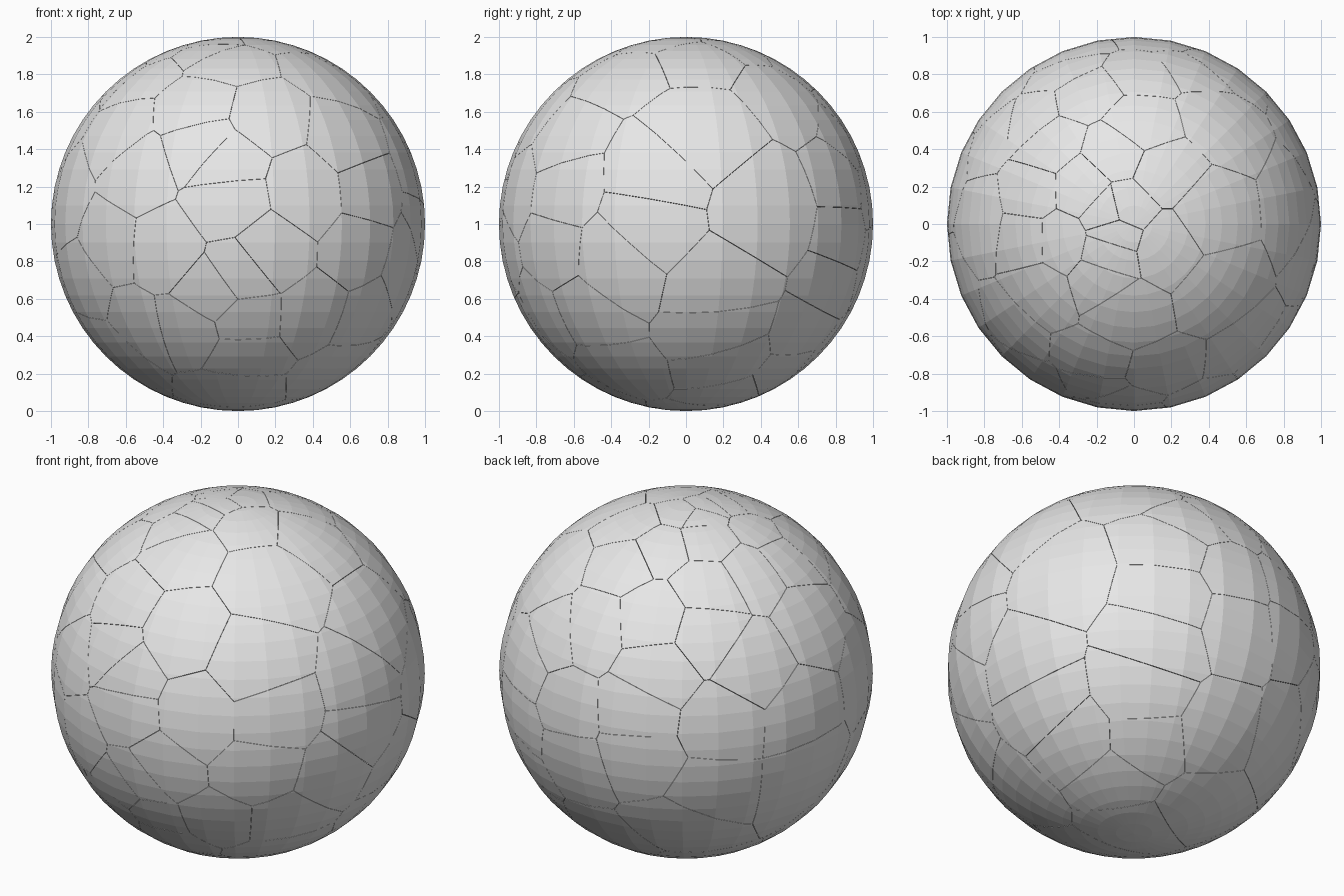
import bpy, bmesh, math
from mathutils import Vector

if "Cube" in bpy.data.objects:
    bpy.data.objects.remove(bpy.data.objects["Cube"])

# One plain grey for every shard
grey = bpy.data.materials.new("stone_grey")
grey.diffuse_color = (0.8, 0.8, 0.8, 1)
grey.use_nodes = True
grey.node_tree.nodes["Principled BSDF"].inputs["Base Color"].default_value = grey.diffuse_color

CENTRE = Vector((0, 0, 1))
GAP = 0.0008
seeds = []


def add_seeds(points, right, up, merge=0.22):
    """Put shard seeds on the unit sphere from (across, up) positions in a view."""
    right, up = Vector(right).normalized(), Vector(up).normalized()
    toward = right.cross(up)
    earlier = list(seeds)
    for u, v in points:
        w = math.sqrt(max(0.0, 1 - u * u - v * v))
        p = (right * u + up * v + toward * w).normalized()
        if all((p - q).length > merge for q in earlier):
            seeds.append(p)


# Shard centres seen from the front
front = [(-.55, .27), (-.7, -.1), (-.4, -.15), (-.05, .12), (-.2, .43), (-.07, .33),
         (-.23, .63), (.16, .58), (.37, .18), (.16, -.15), (.02, -.26), (-.15, -.37),
         (.05, -.53), (.05, -.7), (-.28, -.57), (-.54, -.55), (.4, -.5), (.66, -.13),
         (.7, .18), (.58, .45), (.68, -.5), (.5, -.78), (0, -.9), (-.92, .15),
         (-.82, -.33), (-.66, -.67), (-.65, .5)]
add_seeds(front, (1, 0, 0), (0, 0, 1))

# Shard centres seen from the right
side = [(.08, .47), (-.15, .26), (-.2, 0), (-.38, -.22), (.42, .08), (.17, -.35),
        (.17, -.58), (.22, -.77), (.88, -.08), (.86, .25), (.55, .7), (.8, -.35),
        (.66, -.58), (.5, -.8)]
add_seeds(side, (0, 1, 0), (0, 0, 1))

# Shard centres seen from the top
top = [(.04, .53), (.37, .48), (.16, .28), (.17, -.12), (.4, .05), (.45, -.35),
       (-.05, -.47), (-.18, -.3), (-.14, -.17), (-.13, .06), (-.1, -.04), (-.05, .08),
       (-.1, .38), (-.28, .2), (-.4, -.1), (-.45, .42), (-.55, .17), (-.58, -.09),
       (-.5, -.35), (-.27, .7), (-.55, .58), (.05, .82)]
add_seeds(top, (1, 0, 0), (0, 1, 0), 0.15)

# Shard centres seen from the back left, above
back_left = [(-.48, .2), (-.31, -.07), (.21, -.07), (.18, .3), (.58, .17), (-.42, -.27),
             (-.41, -.51), (.02, -.37), (.49, -.34), (-.03, -.71), (-.78, -.18),
             (-.8, .2), (-.75, -.47), (.5, -.63), (.86, -.1)]
add_seeds(back_left, (-1, -1, 0), (.354, -.354, .866))

# Shard centres seen from the back right, below
back_right = [(-.34, .44), (.3, .36), (.3, .7), (-.45, .04), (-.45, -.19), (-.4, -.39),
              (.03, -.07), (.3, -.13), (.35, .09), (.11, -.42), (-.07, -.58), (.5, -.35),
              (.73, .04), (.83, -.36), (.35, -.74), (-.55, -.63), (0, -.84)]
add_seeds(back_right, (-1, 1, 0), (.354, .354, .866))

# Whole ball that is cut into shards
ball = bmesh.new()
bmesh.ops.create_uvsphere(ball, u_segments=32, v_segments=32, radius=1)


def make_shard(index, seed):
    """Cut the ball halfway towards every neighbouring seed, capping each cut."""
    bm = ball.copy()
    others = sorted((s for s in seeds if s is not seed), key=lambda s: (s - seed).length)
    for other in others:
        reach = max((v.co - seed).length for v in bm.verts)
        if (other - seed).length / 2 > reach:
            break
        normal = (other - seed).normalized()
        bmesh.ops.bisect_plane(bm, geom=bm.verts[:] + bm.edges[:] + bm.faces[:], dist=1e-5,
                               plane_co=(seed + other) / 2 - normal * GAP,
                               plane_no=normal, clear_outer=True)
        rim = [e for e in bm.edges if e.is_boundary]
        if rim:
            bmesh.ops.holes_fill(bm, edges=rim, sides=0)
        if not bm.verts:
            break
    if bm.faces:
        bmesh.ops.recalc_face_normals(bm, faces=bm.faces[:])
        mesh = bpy.data.meshes.new(f"shard_{index:02d}")
        bm.to_mesh(mesh)
        mesh.materials.append(grey)
        shard = bpy.data.objects.new(mesh.name, mesh)
        shard.location = CENTRE
        bpy.context.collection.objects.link(shard)
    bm.free()


for i, s in enumerate(seeds, 1):
    make_shard(i, s)
ball.free()
